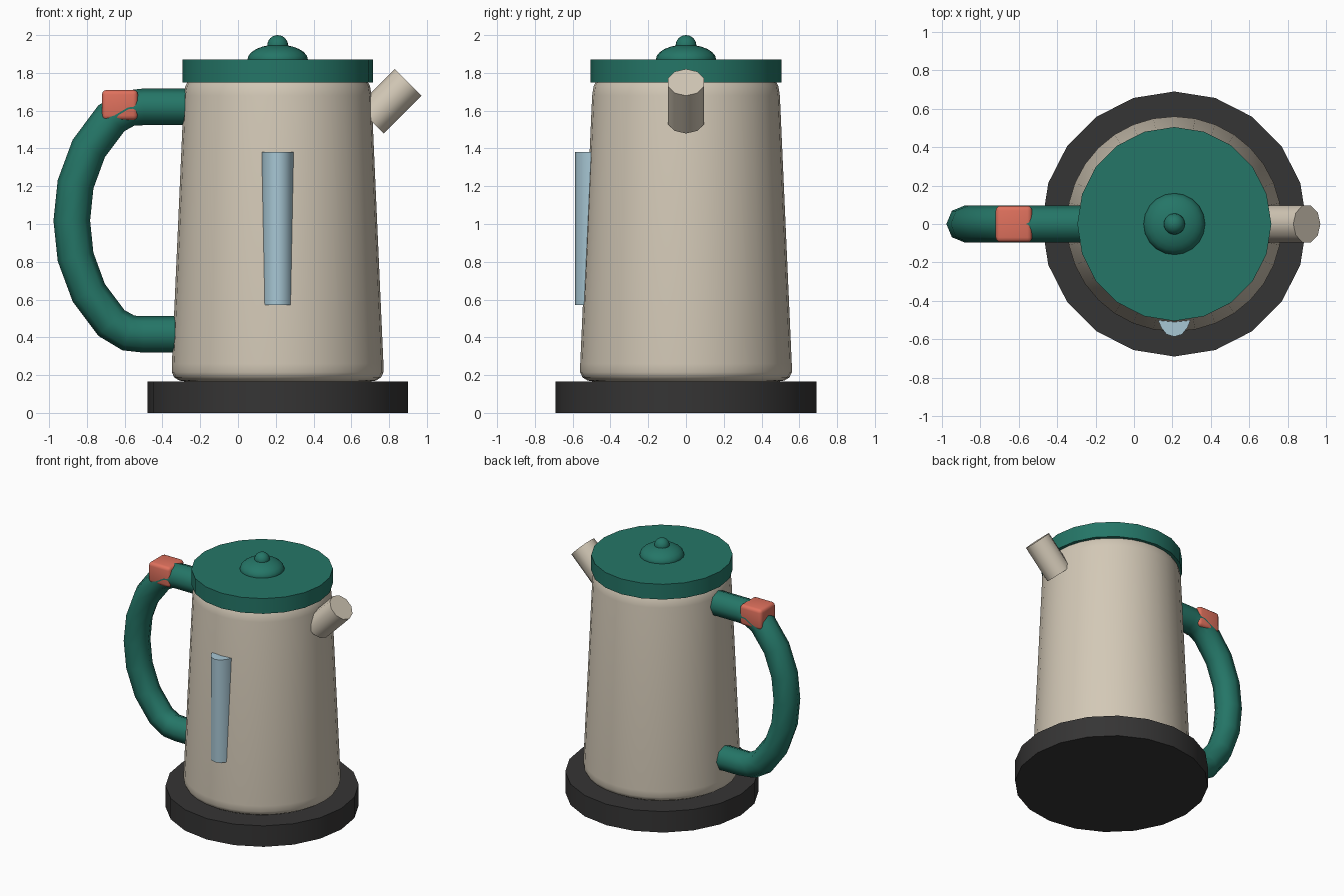
import bpy, bmesh, math
from mathutils import Vector, Matrix

cube = bpy.data.objects.get("Cube")
if cube:
    bpy.data.objects.remove(cube, do_unlink=True)

AXIS = 0.21  # x of the jug's centre line


def material(name, rgb):
    m = bpy.data.materials.new(name)
    m.use_nodes = True
    m.diffuse_color = (*rgb, 1)
    m.node_tree.nodes["Principled BSDF"].inputs["Base Color"].default_value = (*rgb, 1)
    return m


cream = material("cream", (0.65, 0.58, 0.47))
green = material("green", (0.018, 0.18, 0.135))
charcoal = material("charcoal", (0.036, 0.035, 0.035))
coral = material("coral", (0.74, 0.165, 0.11))
blue = material("pale blue", (0.39, 0.57, 0.66))


def finish(name, bm, mat, loc=(0, 0, 0), angle=40):
    bmesh.ops.recalc_face_normals(bm, faces=bm.faces)
    mesh = bpy.data.meshes.new(name)
    bm.to_mesh(mesh)
    bm.free()
    mesh.materials.append(mat)
    ob = bpy.data.objects.new(name, mesh)
    ob.location = loc
    bpy.context.collection.objects.link(ob)
    bpy.ops.object.select_all(action="DESELECT")
    ob.select_set(True)
    bpy.context.view_layer.objects.active = ob
    bpy.ops.object.shade_smooth_by_angle(angle=math.radians(angle))
    return ob


def loft(rings):
    """Skin a closed tube through equal rings of points, with flat caps."""
    bm = bmesh.new()
    loops = [[bm.verts.new(p) for p in ring] for ring in rings]
    n = len(loops[0])
    for a, b in zip(loops, loops[1:]):
        for i in range(n):
            j = (i + 1) % n
            bm.faces.new((a[i], a[j], b[j], b[i]))
    bm.faces.new(loops[0])
    bm.faces.new(loops[-1])
    return bm


def lathe(name, profile, mat, sides=20):
    """Turn a (radius, z) profile about the jug's centre line."""
    turns = [math.tau * i / sides for i in range(sides)]
    rings = [[(r * math.cos(t), r * math.sin(t), z) for t in turns] for r, z in profile]
    return finish(name, loft(rings), mat, (AXIS, 0, 0))


def tube(name, path, radius, sides, mat, phase=0):
    """Sweep a polygon along a path of (x, z) points."""
    pts = [Vector((x, 0, z)) for x, z in path]
    rings = []
    for i, p in enumerate(pts):
        before, after = pts[max(i - 1, 0)], pts[min(i + 1, len(pts) - 1)]
        d = (after - before).normalized()
        side = Vector((0, 1, 0))
        up = d.cross(side)
        rings.append([p + radius * (side * math.cos(t) + up * math.sin(t))
                      for t in (math.tau * k / sides + phase for k in range(sides))])
    return finish(name, loft(rings), mat, angle=50)


# Stand, jug and lid
lathe("base_plate", [(0.69, 0), (0.69, 0.165)], charcoal)
lathe("jug_body", [(0.48, 0.165), (0.52, 0.171), (0.548, 0.188), (0.56, 0.215), (0.56, 0.26),
                   (0.497, 1.68), (0.489, 1.73), (0.47, 1.765)], cream, 32)
lathe("lid", [(0.505, 1.75), (0.505, 1.87)], green)

# Lid knob: a low dome with a small ball on top
for name, r, height, z in (("knob_dome", 0.16, 0.08, 1.87), ("knob_ball", 0.055, 0.055, 1.945)):
    bm = bmesh.new()
    bmesh.ops.create_uvsphere(bm, u_segments=20, v_segments=12, radius=1)
    bmesh.ops.scale(bm, vec=(r, r, height), verts=bm.verts)
    finish(name, bm, green, (AXIS, 0, z))

# Handle, mirrored about its middle height
upper = [(-0.2, 1.62), (-0.5, 1.62), (-0.58, 1.613), (-0.67, 1.56), (-0.79, 1.4), (-0.86, 1.21)]
mid = 1.018
lower = [(x, 2 * mid - z) for x, z in reversed(upper)]
tube("handle", upper + [(-0.88, mid)] + lower, 0.097, 8, green)

# Rounded switch on the handle
bm = bmesh.new()
bmesh.ops.create_cube(bm, size=1)
bmesh.ops.scale(bm, vec=(0.19, 0.19, 0.16), verts=bm.verts)
bmesh.ops.bevel(bm, geom=bm.edges[:], offset=0.025, segments=3, profile=0.5, affect="EDGES")
finish("switch", bm, coral, (-0.625, 0, 1.63))

# Spout
tube("spout", [(0.7, 1.55), (0.9, 1.75)], 0.1, 10, cream, math.pi / 10)

# Water gauge standing proud of the front
half = [(0.085, -0.5), (0.068, -0.54), (0.04, -0.575)]
section = [(0.085, -0.42)] + half + [(0, -0.587)]
section += [(-x, y) for x, y in reversed(section[:-1])]
finish("water_gauge", loft([[(x, y, z) for x, y in section] for z in (0.57, 1.38)]), blue, (AXIS, 0, 0))
